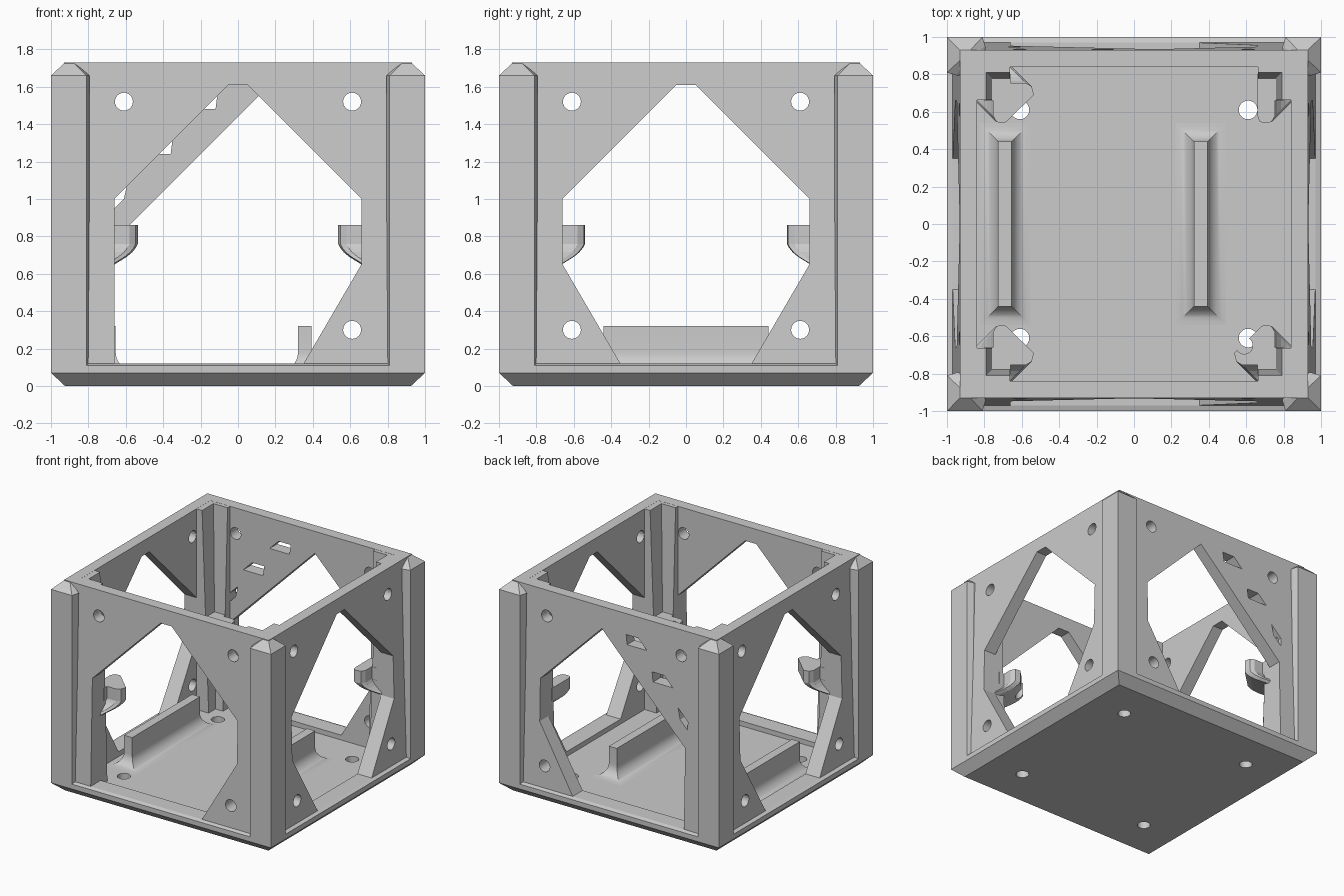
import bpy, bmesh, math
from mathutils import Matrix

if "Cube" in bpy.data.objects:
    bpy.data.objects.remove(bpy.data.objects["Cube"])


def loft(name, rings, closed=False):
    """Skin a stack of equal-length point rings into a solid."""
    bm = bmesh.new()
    vs = [[bm.verts.new(p) for p in r] for r in rings]
    n, m = len(rings[0]), len(rings)
    for i in range(m if closed else m - 1):
        a, b = vs[i], vs[(i + 1) % m]
        for j in range(n):
            k = (j + 1) % n
            bm.faces.new((a[j], a[k], b[k], b[j]))
    if not closed:
        bm.faces.new(vs[0])
        bm.faces.new(vs[-1])
    bmesh.ops.recalc_face_normals(bm, faces=bm.faces)
    me = bpy.data.meshes.new(name)
    bm.to_mesh(me)
    bm.free()
    ob = bpy.data.objects.new(name, me)
    bpy.context.collection.objects.link(ob)
    return ob


def rect(x0, x1, y0, y1, z):
    return [(x0, y0, z), (x1, y0, z), (x1, y1, z), (x0, y1, z)]


def square(r, z):
    return rect(-r, r, -r, r, z)


def flat(pts, z, sx=1, sy=1, shift=0):
    return [(sx * (x + shift), sy * (y + shift), z) for x, y in pts]


def circle(cx, cy, r, n=24):
    return [(cx + r * math.cos(2 * math.pi * i / n),
             cy + r * math.sin(2 * math.pi * i / n)) for i in range(n)]


def cut(ob, cutter):
    """Subtract the cutter and bake the result."""
    cutter.hide_render = True
    mod = ob.modifiers.new("cut", 'BOOLEAN')
    mod.operation, mod.solver, mod.object = 'DIFFERENCE', 'EXACT', cutter
    dg = bpy.context.evaluated_depsgraph_get()
    me = bpy.data.meshes.new_from_object(ob.evaluated_get(dg))
    ob.modifiers.clear()
    ob.data = me
    bpy.data.objects.remove(cutter)


def wall_cut(pts, quarter):
    """Cut an x/z outline through one wall (0 front, 1 right, 2 back, 3 left)."""
    c = loft("cutter", [[(x, y, z) for x, z in pts] for y in (-1.1, -0.8)])
    c.data.transform(Matrix.Rotation(quarter * math.pi / 2, 4, 'Z'))
    cut(walls, c)


# base tray with chamfered underside, raised curb and four screw holes
base = loft("base_tray", [square(0.925, 0), square(1, 0.07), square(1, 0.11),
                          square(0.97, 0.12), square(0.84, 0.12), square(0.84, 0.08)])
for sx in (-1, 1):
    for sy in (-1, 1):
        c = circle(sx * 0.61, sy * 0.61, 0.05)
        cut(base, loft("cutter", [flat(c, -0.1), flat(c, 0.2)]))

# slightly leaning wall ring
walls = loft("side_walls", [square(0.97, 0.1), square(0.93, 1.73),
                            square(0.84, 1.73), square(0.84, 0.1)], closed=True)

# large openings
roof = [(-0.66, 1.0), (-0.05, 1.61), (0.05, 1.61), (0.66, 1.0), (0.66, 0.65), (0.31, 0.05)]
wall_cut(roof + [(-0.66, 0.05)], 0)
for q in (1, 3):
    wall_cut(roof + [(-0.31, 0.05), (-0.66, 0.65)], q)
back = [(0.11, 1.55), (0.66, 1.0), (0.66, 0.65), (0.31, 0.05), (-0.66, 0.05), (-0.66, 0.78)]
wall_cut([(-x, z) for x, z in back], 2)

# lattice holes above the back brace
for i in range(2):
    quad = [(-0.11, 1.56), (-0.12, 1.48), (-0.30, 1.48), (-0.22, 1.56)]
    wall_cut([(-x + 0.24 * i, z - 0.24 * i) for x, z in quad], 2)
wall_cut([(0.59, 1.09), (0.61, 1.0), (0.68, 0.93), (0.68, 1.0)], 2)

# screw holes in the walls
for q in range(4):
    for x in (-0.61, 0.61):
        for z in (0.3, 1.52):
            if q in (0, 2) and z < 1 and x == (-0.61 if q == 0 else 0.61):
                continue
            wall_cut(circle(x, z, 0.048), q)

# corner outlines, drawn for the +x +y corner
post_low = [(1, 1), (0.81, 1), (0.795, 0.95), (0.795, 0.795), (0.95, 0.795), (1, 0.81)]
post_top = [(0.925, 0.925), (0.88, 0.925), (0.87, 0.9), (0.87, 0.87), (0.9, 0.87), (0.925, 0.88)]


def column(u, v):
    return [(0.92, 0.92), (0.662, 0.92), (0.662, v), (u, v), (u, 0.662), (0.92, 0.662)]


hook = [(0.8, 0.8), (0.66, 0.8), (0.66, 0.755), (0.58, 0.755), (0.547, 0.735), (0.535, 0.69),
        (0.69, 0.54), (0.735, 0.545), (0.755, 0.58), (0.755, 0.66), (0.8, 0.66)]
half_hook = [(0.8, 0.8), (0.66, 0.8), (0.66, 0.58), (0.67, 0.55),
             (0.69, 0.54), (0.735, 0.545), (0.755, 0.58), (0.755, 0.66), (0.8, 0.66)]
steps = [(0.86, 0), (0.76, 0), (0.74, 0.01), (0.715, 0.03), (0.69, 0.06), (0.65, 0.125)]

for sx in (-1, 1):
    for sy in (-1, 1):
        tag = ("back" if sy > 0 else "front") + ("_right" if sx > 0 else "_left")
        # outer corner post with chamfered cap
        loft("corner_post_" + tag, [flat(post_low, 0.1, sx, sy), flat(post_low, 1.66, sx, sy),
                                    flat(post_top, 1.729, sx, sy)])
        # tapered inner column
        loft("inner_column_" + tag, [flat(column(0.73, 0.75), 0.07, sx, sy),
                                     flat(column(0.79, 0.81), 1.729, sx, sy)])
        # support hook with curved underside
        outline = half_hook if sx > 0 and sy > 0 else hook
        ob = loft("support_hook_" + tag, [flat(outline, z, sx, sy, t) for z, t in steps])
        if sx > 0 and sy < 0:
            c = circle(0.59, -0.65, 0.045)
            cut(ob, loft("cutter", [flat(c, 0.5), flat(c, 1.0)]))

# floor rails with coved feet
for name, x in (("left_floor_rail", -0.69), ("right_floor_rail", 0.357)):
    rings = []
    for i in range(9):
        a = math.pi / 2 * i / 8
        o, z = 0.1 * (1 - math.sin(a)), 0.08 + 0.1 * (1 - math.cos(a))
        rings.append(rect(x - 0.036 - o, x + 0.036 + o, -0.44 - o, 0.44 + o, z))
    rings.append(rect(x - 0.036, x + 0.036, -0.44, 0.44, 0.32))
    ob = loft(name, rings)
    bpy.context.view_layer.objects.active = ob
    bpy.ops.object.select_all(action='DESELECT')
    ob.select_set(True)
    bpy.ops.object.shade_smooth_by_angle(angle=math.radians(30))
